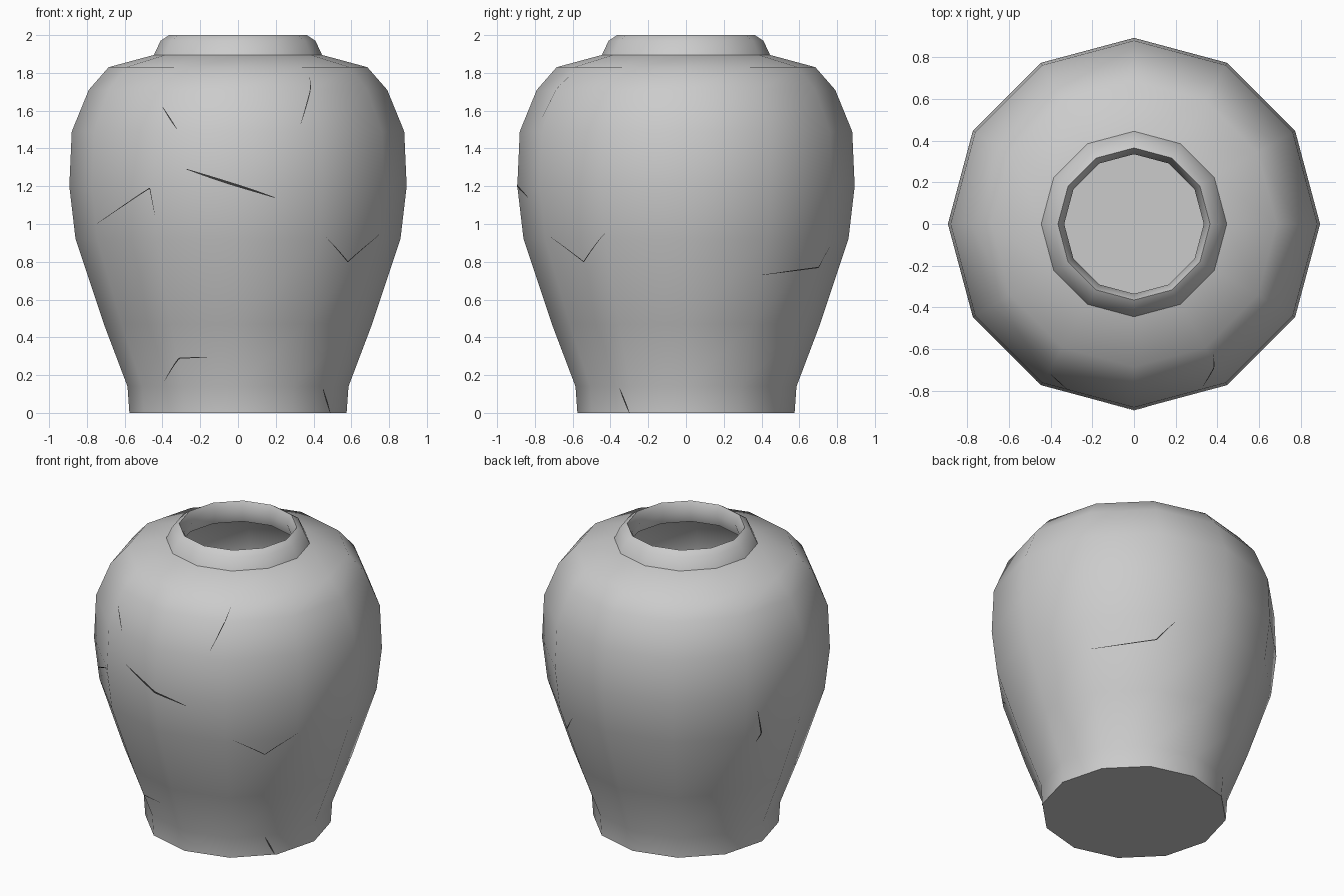
import bpy, bmesh
from math import pi, cos, sin, acos, asin, radians
from mathutils import Vector

if "Cube" in bpy.data.objects:
    bpy.data.objects.remove(bpy.data.objects["Cube"])

SIDES = 12
# outer wall from base to lip, as (radius, z)
OUTER = [(0.575, 0), (0.585, 0.14), (0.71, 0.47), (0.86, 0.92), (0.893, 1.2),
         (0.88, 1.49), (0.79, 1.71), (0.685, 1.83), (0.445, 1.895),
         (0.41, 1.97), (0.365, 2.0)]
# inner wall from mouth down to the floor
INNER = [(0.335, 1.94), (0.36, 1.86), (0.64, 1.77), (0.735, 1.67), (0.82, 1.47),
         (0.833, 1.2), (0.80, 0.94), (0.65, 0.49), (0.525, 0.17), (0.515, 0.06)]


def new_object(name, bm):
    mesh = bpy.data.meshes.new(name)
    bm.to_mesh(mesh)
    bm.free()
    ob = bpy.data.objects.new(name, mesh)
    bpy.context.collection.objects.link(ob)
    return ob


def lathe(name, profile):
    bm = bmesh.new()
    rings = [[bm.verts.new((r * cos(2 * pi * i / SIDES), r * sin(2 * pi * i / SIDES), z))
              for i in range(SIDES)] for r, z in profile]
    for a, b in zip(rings, rings[1:]):
        for i in range(SIDES):
            j = (i + 1) % SIDES
            bm.faces.new((a[i], a[j], b[j], b[i]))
    bm.faces.new(rings[0][::-1])   # underside
    bm.faces.new(rings[-1])        # inside floor
    return new_object(name, bm)


def radius(z):
    for (r0, z0), (r1, z1) in zip(OUTER, OUTER[1:]):
        if z <= z1:
            return r0 + (r1 - r0) * max(0, z - z0) / (z1 - z0)
    return OUTER[-1][0]


def on_wall(a, z):
    """Point just outside the faceted wall at angle a and height z."""
    step = 2 * pi / SIDES
    r = radius(z) * cos(step / 2) / cos(a % step - step / 2) + 0.002
    return r * cos(a), r * sin(a), z


def front(x, z):
    return -acos(x / radius(z)), z


def right(y, z):
    return asin(y / radius(z)), z


def add_crack(bm, corners, width, steps=12):
    """Thin tapered sliver lying on the wall."""
    for k, ((a0, z0), (a1, z1)) in enumerate(zip(corners, corners[1:])):
        d = Vector(((a1 - a0) * radius(z0), z1 - z0)).normalized()
        rows = []
        for i in range(steps + 1):
            t = i / steps
            a, z = a0 + (a1 - a0) * t, z0 + (z1 - z0) * t
            along = (k + t) / (len(corners) - 1)
            w = width / 2 * (0.25 + 0.75 * sin(pi * along))
            rows.append([bm.verts.new(on_wall(a - s * w * d.y / radius(z),
                                              max(0, z + s * w * d.x)))
                         for s in (-1, 1)])
        for p, q in zip(rows, rows[1:]):
            bm.faces.new((p[0], q[0], q[1], p[1]))


# jar body, smooth with sharp base edges
jar = lathe("jar", OUTER + INNER)
bpy.context.view_layer.objects.active = jar
jar.select_set(True)
bpy.ops.object.shade_smooth_by_angle(angle=radians(50))

# cracks in the pottery
cracks = [
    ([front(-0.28, 1.29), front(0.2, 1.14)], 0.014),
    ([front(-0.76, 0.99), front(-0.47, 1.19), front(-0.44, 1.05)], 0.005),
    ([front(-0.40, 0.17), front(-0.31, 0.29), front(-0.17, 0.295)], 0.006),
    ([front(-0.40, 1.62), front(-0.33, 1.50)], 0.006),
    ([front(0.38, 1.78), front(0.34, 1.53)], 0.005),
    ([front(0.46, 0.13), front(0.49, 0.0)], 0.010),
    ([front(0.47, 0.93), front(0.60, 0.80), front(0.75, 0.95)], 0.005),
    ([right(0.40, 0.73), right(0.70, 0.77), right(0.79, 0.90)], 0.006),
    ([(radians(156), 1.08), (radians(159), 0.90), (radians(157), 0.85)], 0.012),
]
bm = bmesh.new()
for corners, width in cracks:
    add_crack(bm, corners, width)
crack_lines = new_object("cracks", bm)
dark = bpy.data.materials.new("crack_shadow")
dark.diffuse_color = (0.04, 0.04, 0.04, 1)
dark.use_nodes = True
dark.node_tree.nodes["Principled BSDF"].inputs["Base Color"].default_value = dark.diffuse_color
crack_lines.data.materials.append(dark)
